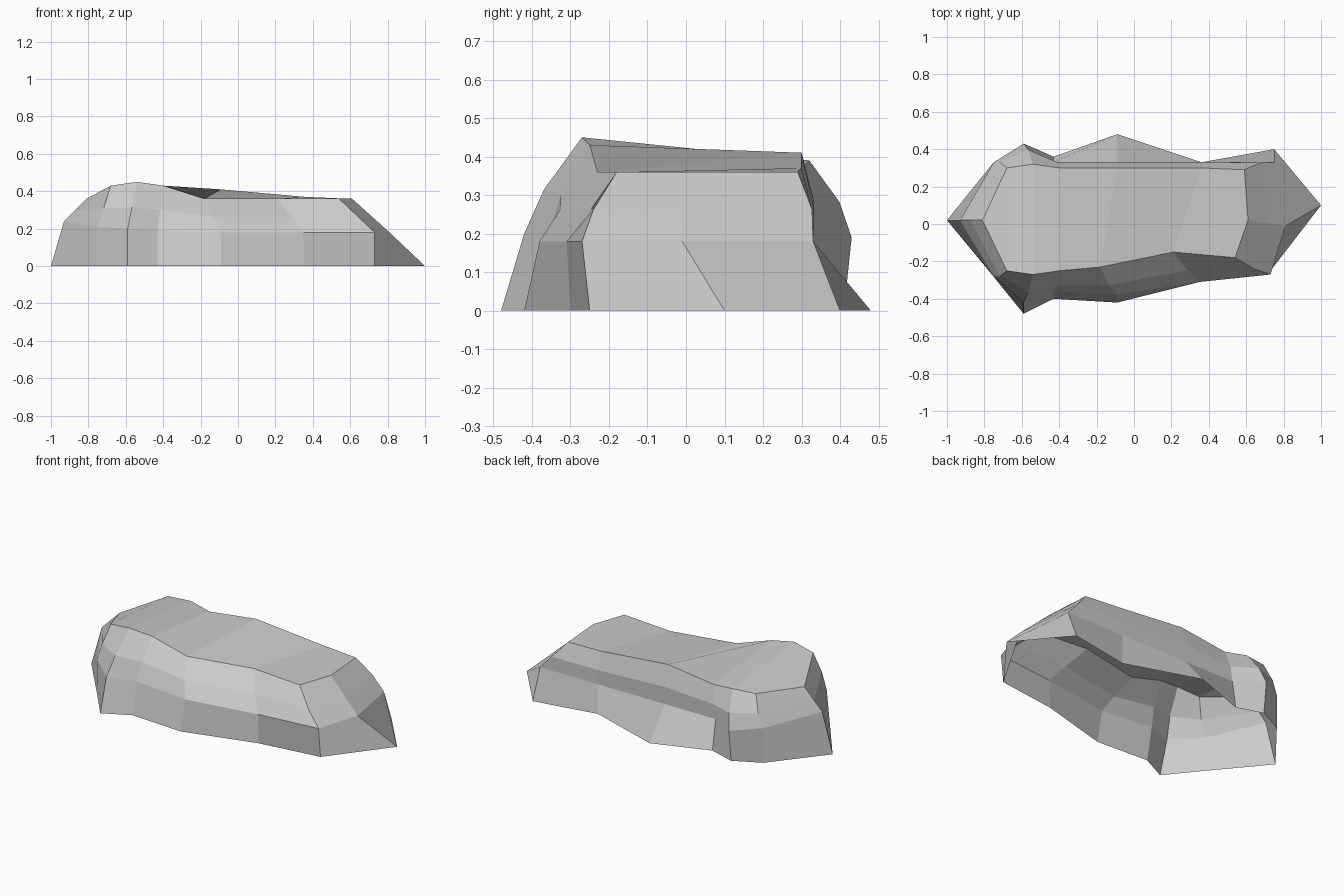
import bpy
import bmesh
from mathutils import Vector

# Remove the default cube if present
old = bpy.data.objects.get("Cube")
if old:
    bpy.data.objects.remove(old, do_unlink=True)


def make_material(name, colour):
    mat = bpy.data.materials.new(name)
    mat.use_nodes = True
    mat.diffuse_color = colour
    shader = mat.node_tree.nodes["Principled BSDF"]
    shader.inputs["Base Color"].default_value = colour
    shader.inputs["Roughness"].default_value = 0.9
    return mat


# Each column of the boulder wall: foot, waist and rim point
left_end = [((-1, .02, 0), (-.93, .02, .24), (-.81, .02, .36))]
front_columns = [
    ((-.76, -.27, 0), (-.75, -.28, .21), (-.68, -.25, .43)),
    ((-.59, -.48, 0), (-.59, -.42, .2), (-.54, -.27, .45)),
    ((-.43, -.4, 0), (-.43, -.36, .19), (-.4, -.25, .43)),
    ((-.09, -.42, 0), (-.09, -.38, .18), (-.18, -.23, .36)),
    ((.35, -.3, 0), (.35, -.31, .18), (.21, -.15, .36)),
    ((.73, -.25, 0), (.73, -.27, .18), (.54, -.18, .36)),
]
right_end = [((1, .1, 0), (.81, -.01, .18), (.61, .02, .36))]
back_columns = [
    ((.75, .4, 0), (.75, .33, .18), (.59, .29, .36)),
    ((.36, .33, 0), (.36, .33, .18), (.36, .3, .37)),
    ((-.09, .48, 0), (-.09, .33, .18), (-.09, .3, .41)),
    ((-.43, .36, 0), (-.43, .33, .18), (-.4, .3, .37)),
    ((-.59, .41, 0), (-.59, .43, .19), (-.54, .32, .39)),
    ((-.75, .33, 0), (-.75, .33, .21), (-.68, .3, .39)),
]
columns = left_end + front_columns + right_end + back_columns


def shoulder(waist, rim):
    """Point between waist and rim, pushed out to round the shoulder."""
    point = Vector(waist).lerp(Vector(rim), 0.46)
    point.y *= 1.05
    return point


bm = bmesh.new()
rows = []
for foot, waist, rim in columns:
    path = (foot, waist, shoulder(waist, rim), rim)
    rows.append([bm.verts.new(p) for p in path])

# Walls, open underneath
for i, row in enumerate(rows):
    following = rows[(i + 1) % len(rows)]
    for j in range(len(row) - 1):
        bm.faces.new((row[j], following[j], following[j + 1], row[j + 1]))

# Roof strips joining each front rim point to the one behind it
rim = [row[-1] for row in rows]
count = len(front_columns)
front = rim[1:count + 1]
back = list(reversed(rim[count + 2:]))
bm.faces.new((rim[0], front[0], back[0]))
for i in range(count - 1):
    bm.faces.new((front[i], front[i + 1], back[i + 1], back[i]))
bm.faces.new((front[-1], rim[count + 1], back[-1]))

mesh = bpy.data.meshes.new("boulder")
bm.to_mesh(mesh)
bm.free()
mesh.materials.append(make_material("stone grey", (0.6, 0.6, 0.6, 1)))
boulder = bpy.data.objects.new("boulder", mesh)
bpy.context.collection.objects.link(boulder)
